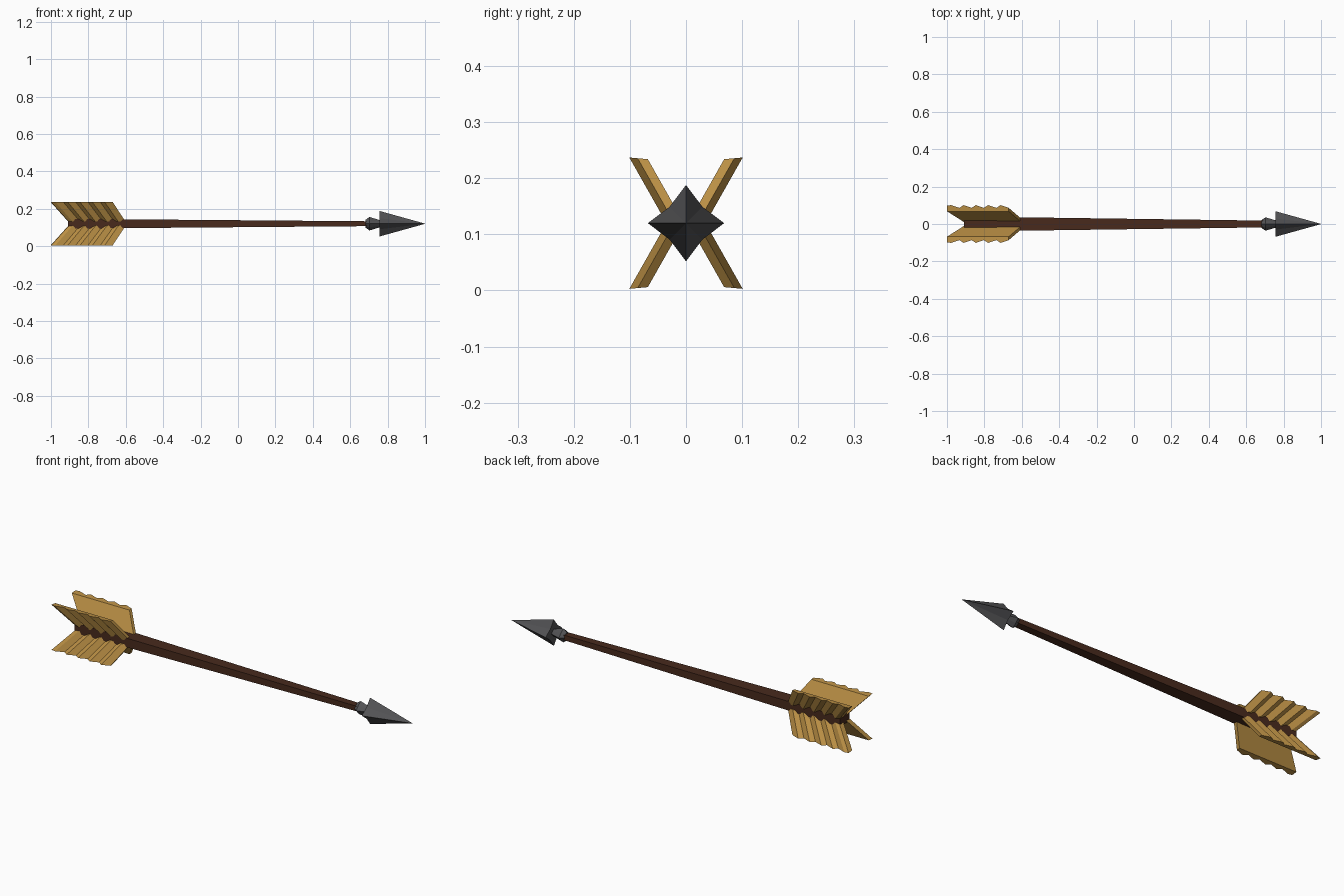
import bpy, bmesh

if "Cube" in bpy.data.objects:
    bpy.data.objects.remove(bpy.data.objects["Cube"])

AXIS_Z = 0.12


def material(name, rgb):
    m = bpy.data.materials.new(name)
    m.diffuse_color = (*rgb, 1)
    m.use_nodes = True
    m.node_tree.nodes["Principled BSDF"].inputs["Base Color"].default_value = m.diffuse_color
    return m


WOOD = material("dark_wood", (0.065, 0.023, 0.012))
GOLD = material("gold_feather", (0.50, 0.28, 0.06))
STEEL = material("dark_steel", (0.085, 0.085, 0.09))


def loft(name, rings, mat):
    """Skin a list of equal-length point rings and cap both ends."""
    bm = bmesh.new()
    loops = [[bm.verts.new(p) for p in ring] for ring in rings]
    n = len(loops[0])
    for a, b in zip(loops, loops[1:]):
        for i in range(n):
            j = (i + 1) % n
            bm.faces.new((a[i], a[j], b[j], b[i]))
    bm.faces.new(loops[0])
    bm.faces.new(loops[-1])
    bmesh.ops.remove_doubles(bm, verts=bm.verts, dist=1e-5)
    bmesh.ops.recalc_face_normals(bm, faces=bm.faces)
    mesh = bpy.data.meshes.new(name)
    bm.to_mesh(mesh)
    bm.free()
    mesh.materials.append(mat)
    obj = bpy.data.objects.new(name, mesh)
    obj.location.z = AXIS_Z
    bpy.context.collection.objects.link(obj)
    return obj


def box_ring(x, hy, hz):
    return [(x, -hy, -hz), (x, hy, -hz), (x, hy, hz), (x, -hy, hz)]


def star_ring(x, r, inner):
    """Four-pointed star section; inner is the y and z of the concave corners."""
    c = r * inner
    return [(x, r, 0), (x, c, c), (x, 0, r), (x, -c, c),
            (x, -r, 0), (x, -c, -c), (x, 0, -r), (x, c, -c)]


# Tapered rectangular shaft
loft("shaft", [box_ring(-0.91, 0.040, 0.026), box_ring(0.70, 0.018, 0.013)], WOOD)

# Collar and four-edged point
loft("collar", [star_ring(0.683, 0.022, 0.6), star_ring(0.703, 0.036, 0.55),
                star_ring(0.775, 0.014, 0.55)], STEEL)
loft("arrowhead", [star_ring(0.757, 0.068, 0.43), star_ring(0.999, 0.0008, 0.43)], STEEL)


# Feathers: flat inner face, sawtooth barbs on the outer face
def feather(name, sy, sz, barbs=5):
    profile = [(0, 0), (1, 0), (1, 0.55)]
    for i in range(barbs):
        profile.append((1 - (i + 0.66) / barbs, 1.0))
        if i < barbs - 1:
            profile.append((1 - (i + 1) / barbs, 0.55))
    profile.append((0, 0.9))

    def section(x0, x1, y, z):
        return [(x0 + u * (x1 - x0), sy * (y + 0.033 * t), sz * (z + 0.003 * t))
                for u, t in profile]

    loft(name, [section(-0.905, -0.60, 0.008, 0.008),
                section(-1.0, -0.67, 0.068, 0.114)], GOLD)


for sy, side in ((-1, "front"), (1, "back")):
    for sz, level in ((1, "upper"), (-1, "lower")):
        feather(f"feather_{level}_{side}", sy, sz)
